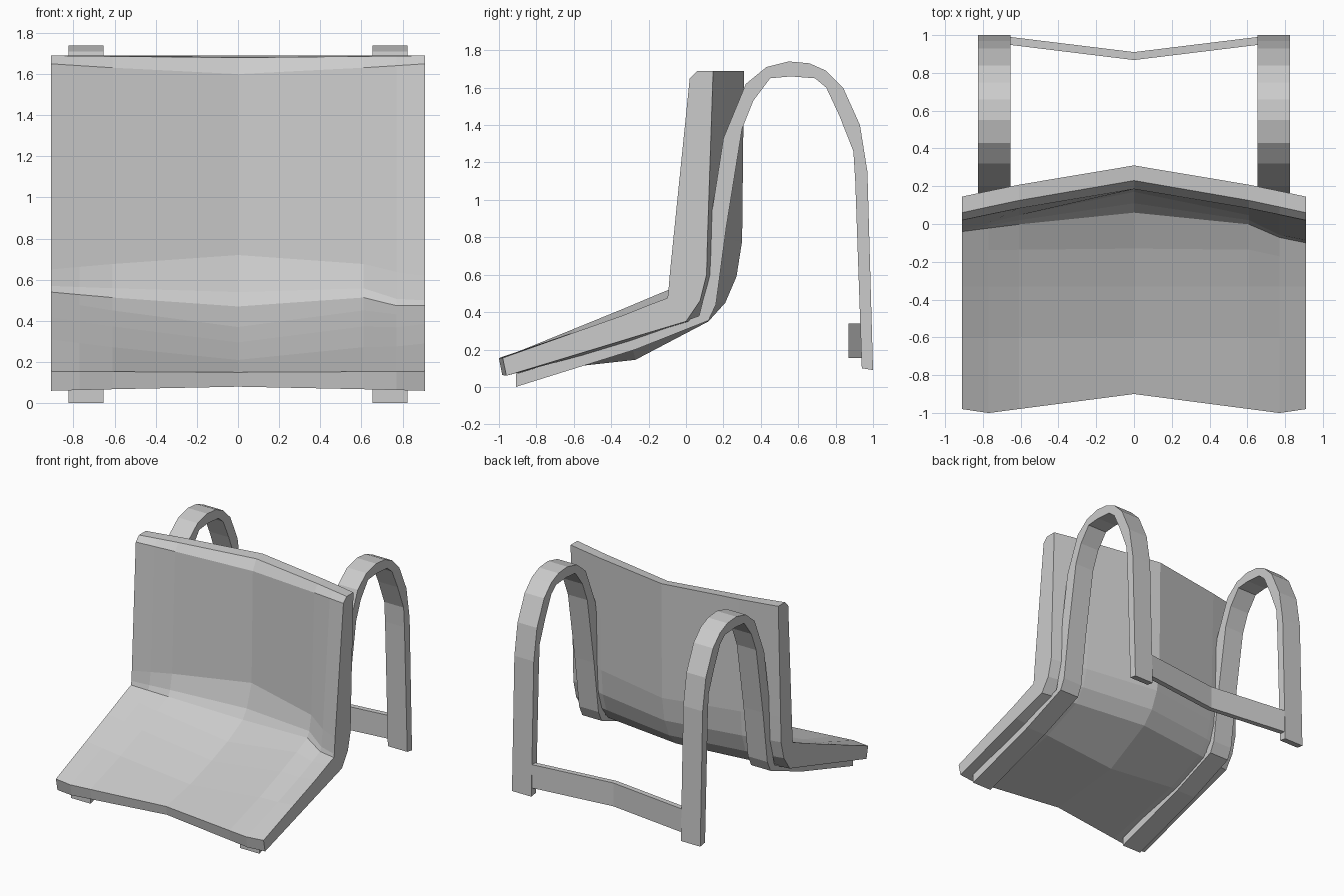
import bpy, bmesh

if "Cube" in bpy.data.objects:
    bpy.data.objects.remove(bpy.data.objects["Cube"])

def loft(name, sections, x_offset=0.0):
    """Join closed cross-sections (lists of xyz) into a capped solid."""
    bm = bmesh.new()
    rings = [[bm.verts.new((x + x_offset, y, z)) for x, y, z in s] for s in sections]
    n = len(rings[0])
    for a, b in zip(rings, rings[1:]):
        for i in range(n):
            j = (i + 1) % n
            bm.faces.new((a[i], a[j], b[j], b[i]))
    bm.faces.new(rings[0][::-1])
    bm.faces.new(rings[-1])
    bmesh.ops.recalc_face_normals(bm, faces=bm.faces)
    mesh = bpy.data.meshes.new(name)
    bm.to_mesh(mesh)
    bm.free()
    obj = bpy.data.objects.new(name, mesh)
    bpy.context.collection.objects.link(obj)
    return obj

# Seat shell: (y, z) outlines at the middle and at the two side edges
middle = [(-.89, .08), (-.90, .15), (-.60, .21), (-.33, .295), (-.13, .37),
          (.06, .47), (.11, .54), (.17, .72), (.185, 1.60), (.23, 1.68),
          (.31, 1.69), (.30, .78), (.27, .59), (.21, .45), (.12, .35), (-.27, .145)]
under = [(.02, 1.65), (.06, 1.69), (.145, 1.69), (.115, .80), (.11, .60),
         (.075, .46), (.0, .35), (-.30, .26)]
left = [(-.96, .06), (-.98, .155), (-.60, .31), (-.33, .42), (-.14, .50),
        (-.04, .54), (-.035, .57), (-.03, .65)] + under
right = [(-.96, .06), (-.98, .155), (-.60, .29), (-.33, .385), (-.18, .445),
         (-.10, .475), (-.095, .50), (-.085, .62)] + under

def column(x, side, weight, front_push=0.0):
    """Blend the middle outline towards a side outline."""
    pts = []
    for i, (m, s) in enumerate(zip(middle, side)):
        y = m[0] + (s[0] - m[0]) * weight - (front_push if i < 2 else 0)
        z = m[1] + (s[1] - m[1]) * weight
        pts.append((x, y, z))
    return pts

loft("seat_shell", [
    column(-.91, left, 1), column(-.77, left, .82, .035), column(-.61, left, .62, .03),
    column(0, left, 0),
    column(.61, left, .62, .03), column(.77, right, .82, .035), column(.91, right, 1)])

# Side frames: (outer y, z, inner y, z) along the bent flat bar
bar = [(-.91, .07, -.91, .0), (-.27, .26, -.27, .20), (.07, .38, .12, .355),
       (.105, .52, .16, .44), (.125, .85, .215, .85), (.20, 1.33, .30, 1.38),
       (.32, 1.62, .36, 1.53), (.43, 1.71, .45, 1.65), (.55, 1.74, .56, 1.66),
       (.66, 1.73, .69, 1.65), (.75, 1.69, .75, 1.60), (.84, 1.60, .82, 1.45),
       (.93, 1.40, .895, 1.26), (.97, 1.15, .905, 1.10), (1.0, .09, .94, .10)]
for name, cx in (("left_frame", -.74), ("right_frame", .74)):
    loft(name, [[(-.085, a, b), (.085, a, b), (.085, c, d), (-.085, c, d)]
                for a, b, c, d in bar], cx)

# Rear crossbar, bowed towards the seat
loft("rear_crossbar", [[(x, y, .155), (x, y + .042, .155), (x, y + .042, .34), (x, y, .34)]
                       for x, y in ((-.67, .95), (0, .868), (.67, .95))])
